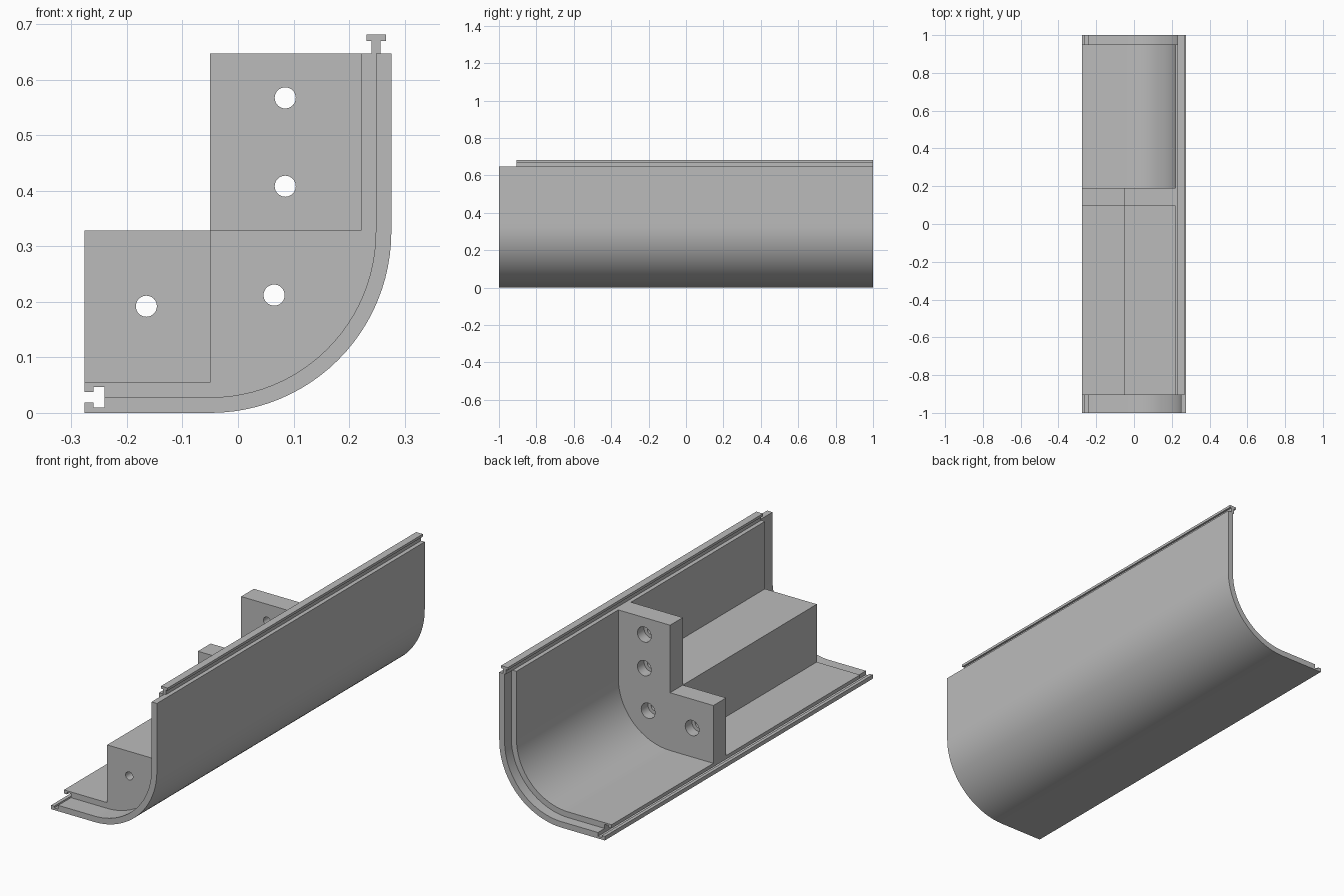
import bpy
import bmesh
from math import sin, cos, pi

if "Cube" in bpy.data.objects:
    bpy.data.objects.remove(bpy.data.objects["Cube"], do_unlink=True)

HALF_W, RIM_Z, STEP_Z = 0.276, 0.647, 0.328
THICK, LIP = 0.055, 0.028
FRONT, BACK = -0.905, 0.95          # where the inner layer starts and stops
BEND = HALF_W + 0.05                # outer bend radius, centred on (-0.05, BEND)

grey = bpy.data.materials.new("mid grey")
grey.use_nodes = True
grey.diffuse_color = (0.5, 0.5, 0.5, 1)
bsdf = next(n for n in grey.node_tree.nodes if n.type == 'BSDF_PRINCIPLED')
bsdf.inputs["Base Color"].default_value = (0.5, 0.5, 0.5, 1)


def bend(depth, steps=24):
    """Quarter-circle of the bend, offset inwards by depth."""
    r = BEND - depth
    return [(-0.05 + r * sin(a), BEND - r * cos(a))
            for a in (i * pi / 2 / steps for i in range(steps + 1))]


def extrude(name, profile, y0, y1):
    """Prism from an x-z profile between two y positions."""
    bm = bmesh.new()
    face = bm.faces.new([bm.verts.new((x, y0, z)) for x, z in profile])
    new = bmesh.ops.extrude_face_region(bm, geom=[face])["geom"]
    bmesh.ops.translate(bm, vec=(0, y1 - y0, 0),
                        verts=[v for v in new if isinstance(v, bmesh.types.BMVert)])
    bmesh.ops.recalc_face_normals(bm, faces=bm.faces)
    mesh = bpy.data.meshes.new(name)
    bm.to_mesh(mesh)
    bm.free()
    mesh.materials.append(grey)
    obj = bpy.data.objects.new(name, mesh)
    bpy.context.collection.objects.link(obj)
    return obj


def disc(x, z, r, n=32):
    return [(x + r * cos(2 * pi * i / n), z + r * sin(2 * pi * i / n)) for i in range(n)]


def combine(target, tool, operation):
    """Apply a boolean and drop the tool object."""
    mod = target.modifiers.new("bool", 'BOOLEAN')
    mod.operation, mod.object, mod.solver = operation, tool, 'EXACT'
    bpy.context.view_layer.update()
    graph = bpy.context.evaluated_depsgraph_get()
    result = bpy.data.meshes.new_from_object(target.evaluated_get(graph))
    target.modifiers.clear()
    target.data = result
    bpy.data.objects.remove(tool, do_unlink=True)


# Curved shell with a T-slot in its lower edge
slot = [(-HALF_W, 0.038), (-0.26, 0.038), (-0.26, 0.047), (-0.24, 0.047),
        (-0.24, 0.01), (-0.26, 0.01), (-0.26, 0.019), (-HALF_W, 0.019)]
inside = HALF_W - THICK
body = extrude("curved_shell_body",
               [(-HALF_W, 0)] + bend(0) + [(HALF_W, RIM_Z), (inside, RIM_Z)]
               + bend(THICK)[::-1] + [(-HALF_W, THICK)] + slot, -1, 1)

# Stepped mounting plate and the long block in front of it, sunk into the shell
sunk = 0.051
edge = HALF_W - sunk
combine(body, extrude("mounting_plate",
                      [(-HALF_W, sunk)] + bend(sunk)
                      + [(edge, RIM_Z), (-0.05, RIM_Z), (-0.05, STEP_Z), (-HALF_W, STEP_Z)],
                      0.095, 0.19), 'UNION')
combine(body, extrude("long_block", bend(sunk) + [(edge, STEP_Z), (-0.05, STEP_Z)],
                      -0.95, 0.14), 'UNION')

# Lap joints: the inner layer is cut back at both ends
lap = ([(-HALF_W - 0.1, LIP)] + bend(LIP)
       + [(HALF_W - LIP, RIM_Z + 0.1), (-HALF_W - 0.1, RIM_Z + 0.1)])
for y0, y1 in ((-1.1, FRONT), (BACK, 1.1)):
    combine(body, extrude("lap_cutter", lap, y0, y1), 'DIFFERENCE')

# Counterbored screw holes
for x, z in ((0.085, 0.567), (0.085, 0.408), (0.065, 0.212), (-0.165, 0.192)):
    combine(body, extrude("hole_cutter", disc(x, z, 0.019), -1.2, 0.3), 'DIFFERENCE')
    combine(body, extrude("bore_cutter", disc(x, z, 0.036), 0.14, 0.3), 'DIFFERENCE')

# T-shaped tongue along the upper rim
half = [(0.008, RIM_Z), (0.008, 0.669), (0.0175, 0.669), (0.0175, 0.681)]
mid = 0.2487
tongue = extrude("rim_tongue", [(mid + x, z) for x, z in half]
                 + [(mid - x, z) for x, z in half[::-1]], FRONT, 1)

# Smooth bend, crisp edges
bpy.ops.object.select_all(action='DESELECT')
for obj in (body, tongue):
    obj.select_set(True)
bpy.context.view_layer.objects.active = body
bpy.ops.object.shade_smooth_by_angle(angle=pi / 6)
